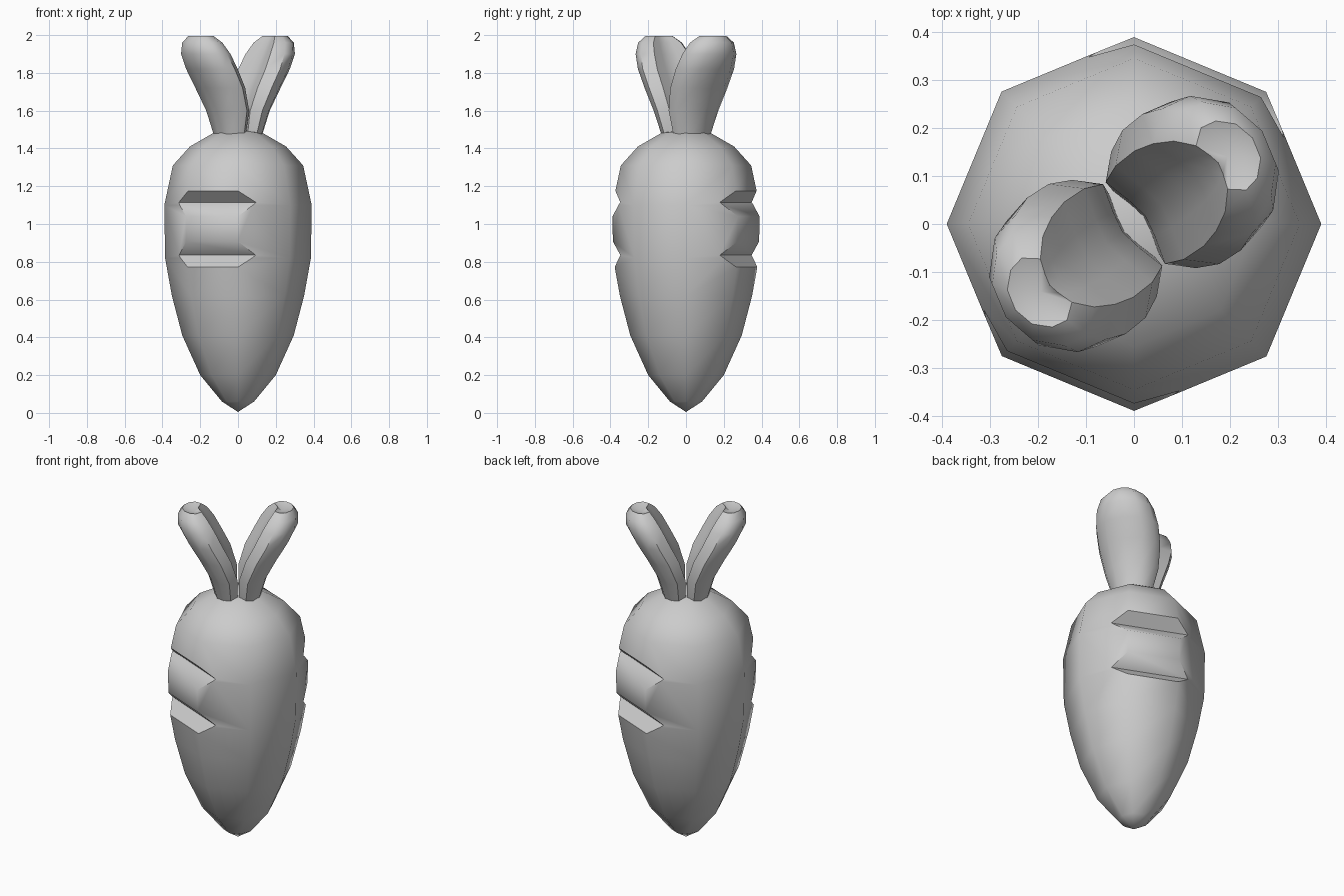
import bpy, bmesh, math
from mathutils import Matrix, Vector

if "Cube" in bpy.data.objects:
    bpy.data.objects.remove(bpy.data.objects["Cube"])


def loft(name, rings, start=None, end=None):
    """Skin a stack of equal rings, closing the ends on optional points."""
    bm = bmesh.new()
    rows = [[bm.verts.new(p) for p in ring] for ring in rings]
    n = len(rows[0])
    for a, b in zip(rows, rows[1:]):
        for i in range(n):
            j = (i + 1) % n
            bm.faces.new((a[i], a[j], b[j], b[i]))
    for row, tip in ((rows[0], start), (rows[-1], end)):
        if tip is None:
            bm.faces.new(row)
        else:
            v = bm.verts.new(tip)
            for i in range(n):
                bm.faces.new((row[i], row[(i + 1) % n], v))
    bmesh.ops.recalc_face_normals(bm, faces=bm.faces)
    mesh = bpy.data.meshes.new(name)
    bm.to_mesh(mesh)
    bm.free()
    obj = bpy.data.objects.new(name, mesh)
    bpy.context.collection.objects.link(obj)
    return obj


def activate(obj):
    bpy.ops.object.select_all(action='DESELECT')
    obj.select_set(True)
    bpy.context.view_layer.objects.active = obj


def smooth(obj, degrees):
    activate(obj)
    bpy.ops.object.shade_smooth_by_angle(angle=math.radians(degrees))


# Carrot root: eight-sided tapered body
profile = [(0.085, 0.06), (0.2, 0.2), (0.295, 0.41), (0.35, 0.62), (0.386, 0.82),
           (0.39, 1.1), (0.345, 1.31), (0.255, 1.41), (0.125, 1.485)]
rings = [[(r * math.cos(i * math.pi / 4), r * math.sin(i * math.pi / 4), z)
          for i in range(8)] for r, z in profile]
root = loft("carrot_root", rings, (0, 0, 0.005), (0, 0, 1.5))

# V-shaped grooves cut across two opposite sides
for angle in (247.5, 67.5):
    for z in (1.115, 0.835):
        section = [(0.285, 0), (0.485, 0.2), (0.685, 0), (0.485, -0.2)]
        ends = [[(x, y, h) for x, h in section] for y in (-0.45, 0.45)]
        cutter = loft("groove_cutter", ends)
        cutter.hide_render = True
        cutter.data.transform(Matrix.Translation((0, 0, z))
                              @ Matrix.Rotation(math.radians(angle), 4, 'Z'))
        mod = root.modifiers.new("groove", 'BOOLEAN')
        mod.operation = 'DIFFERENCE'
        mod.solver = 'EXACT'
        mod.object = cutter
        activate(root)
        bpy.ops.object.modifier_apply(modifier=mod.name)
        bpy.data.objects.remove(cutter)
smooth(root, 50)

# Leaves: scooped section swept up and outwards (offset, height, thickness, width)
half = [(1, 0), (0.8, 0.55), (0.25, 0.92), (-0.35, 1), (-0.9, 0.7), (-0.7, 0.3)]
outline = half + [(-0.6, 0)] + [(q, -p) for q, p in reversed(half[1:])]
stations = [(0.06, 1.45, 0.06, 0.105), (0.08, 1.6, 0.085, 0.15),
            (0.13, 1.72, 0.1, 0.172), (0.185, 1.82, 0.105, 0.175),
            (0.225, 1.9, 0.105, 0.16), (0.245, 1.96, 0.085, 0.13),
            (0.25, 1.995, 0.055, 0.08)]
for name, angle in (("leaf_right", 36), ("leaf_left", 216)):
    rings = [[(d + q * t, p * w, z) for q, p in outline] for d, z, t, w in stations]
    leaf = loft(name, rings, None, (0.24, 0, 1.97))
    leaf.data.transform(Matrix.Rotation(math.radians(angle), 4, 'Z'))
    smooth(leaf, 50)
